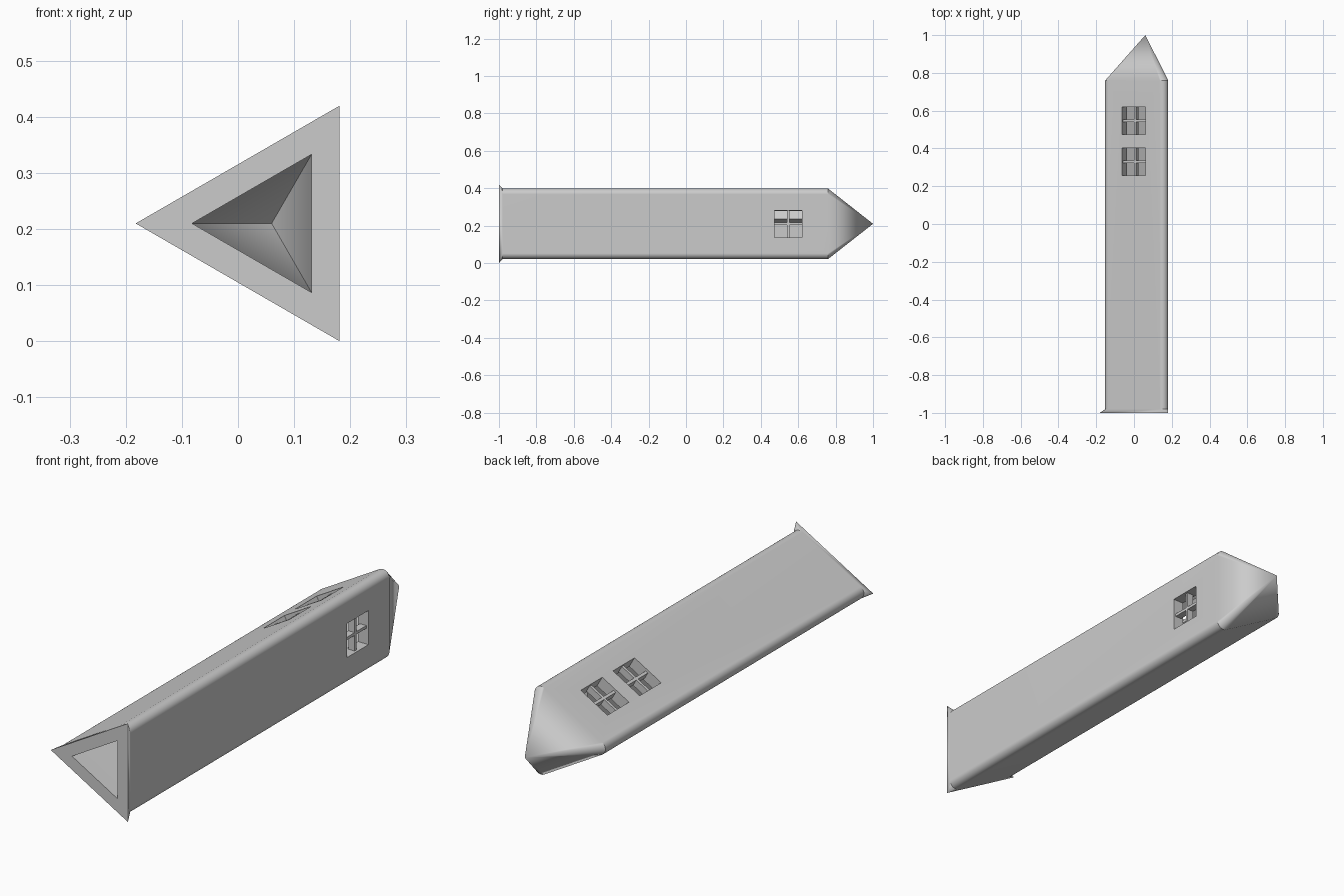
import bpy, bmesh, math
from mathutils import Vector

cube = bpy.data.objects.get("Cube")
if cube:
    bpy.data.objects.remove(cube, do_unlink=True)

CX, CZ = 0.06, 0.21          # axis of the triangular tube
OUTER, INNER = 0.2424, 0.142 # corner distance from the axis
ROUND = 0.03                 # radius of the long rounded edges
ARC = 9                      # points per rounded corner

stone = bpy.data.materials.new("plain_grey")
stone.use_nodes = True
stone.diffuse_color = (0.6, 0.6, 0.6, 1)
stone.node_tree.nodes["Principled BSDF"].inputs["Base Color"].default_value = (0.6, 0.6, 0.6, 1)


def section(bm, radius, rounding, y):
    """Triangle cross-section with rounded (or collapsed) corners."""
    row = []
    for k in range(3):
        a = math.radians(60 + 120 * k)
        for i in range(ARC):
            b = a + math.radians(120 * (i / (ARC - 1) - 0.5))
            d = radius - 2 * rounding
            row.append(bm.verts.new((CX + d * math.cos(a) + rounding * math.cos(b), y,
                                     CZ + d * math.sin(a) + rounding * math.sin(b))))
    return row


def box(name, normal_angle, y, size, dist):
    """Box on a wall: local x points out of the wall, y runs along the tube."""
    a = math.radians(normal_angle)
    bm = bmesh.new()
    bmesh.ops.create_cube(bm, size=1)
    bmesh.ops.scale(bm, vec=Vector(size), verts=bm.verts)
    mesh = bpy.data.meshes.new(name)
    bm.to_mesh(mesh)
    bm.free()
    mesh.materials.append(stone)
    ob = bpy.data.objects.new(name, mesh)
    bpy.context.collection.objects.link(ob)
    ob.location = (CX + dist * math.cos(a), y, CZ + dist * math.sin(a))
    ob.rotation_euler = (0, -a, 0)
    return ob


# Hollow tower: outer tip, walls, sharp base flange, mouth, inner walls, inner tip
profile = [(0, 0, 1.0), (OUTER, ROUND, 0.76), (OUTER, ROUND, -0.98), (OUTER, 0, -1.0),
           (INNER, 0, -1.0), (INNER, 0, 0.748), (0, 0, 0.888)]
bm = bmesh.new()
rows = [section(bm, *p) for p in profile]
count = 3 * ARC
for r0, r1 in zip(rows, rows[1:]):
    for i in range(count):
        j = (i + 1) % count
        bm.faces.new((r0[i], r0[j], r1[j], r1[i]))
bmesh.ops.remove_doubles(bm, verts=bm.verts, dist=0.0005)
bmesh.ops.recalc_face_normals(bm, faces=bm.faces)
mesh = bpy.data.meshes.new("tower_shell")
bm.to_mesh(mesh)
bm.free()
mesh.materials.append(stone)
tower = bpy.data.objects.new("tower_shell", mesh)
bpy.context.collection.objects.link(tower)
bpy.context.view_layer.objects.active = tower
tower.select_set(True)

# Windows: square openings with a recessed cross of glazing bars
WINDOW, BAR, DEPTH = 0.145, 0.012, 0.03
WALL_MID = (OUTER + INNER) / 4
windows = [("upper_rear", 120, 0.547), ("upper_front", 120, 0.33), ("side", 0, 0.547)]
for name, angle, y in windows:
    cutter = box(name + "_cutter", angle, y, (0.09, WINDOW, WINDOW), WALL_MID)
    cutter.hide_render = True
    mod = tower.modifiers.new(name, "BOOLEAN")
    mod.operation = "DIFFERENCE"
    mod.solver = "EXACT"
    mod.object = cutter
    bpy.context.view_layer.update()
    bpy.ops.object.modifier_apply(modifier=mod.name)
    bpy.data.objects.remove(cutter, do_unlink=True)
    reach = WINDOW + 0.004
    box(name + "_window_bar_across", angle, y, (DEPTH, reach, BAR), WALL_MID)
    box(name + "_window_bar_upright", angle, y, (DEPTH, BAR, reach), WALL_MID)

# Smooth rounded edges, flat walls
bpy.ops.object.shade_smooth_by_angle(angle=math.radians(30))
weighted = tower.modifiers.new("flat_walls", "WEIGHTED_NORMAL")
weighted.keep_sharp = True
